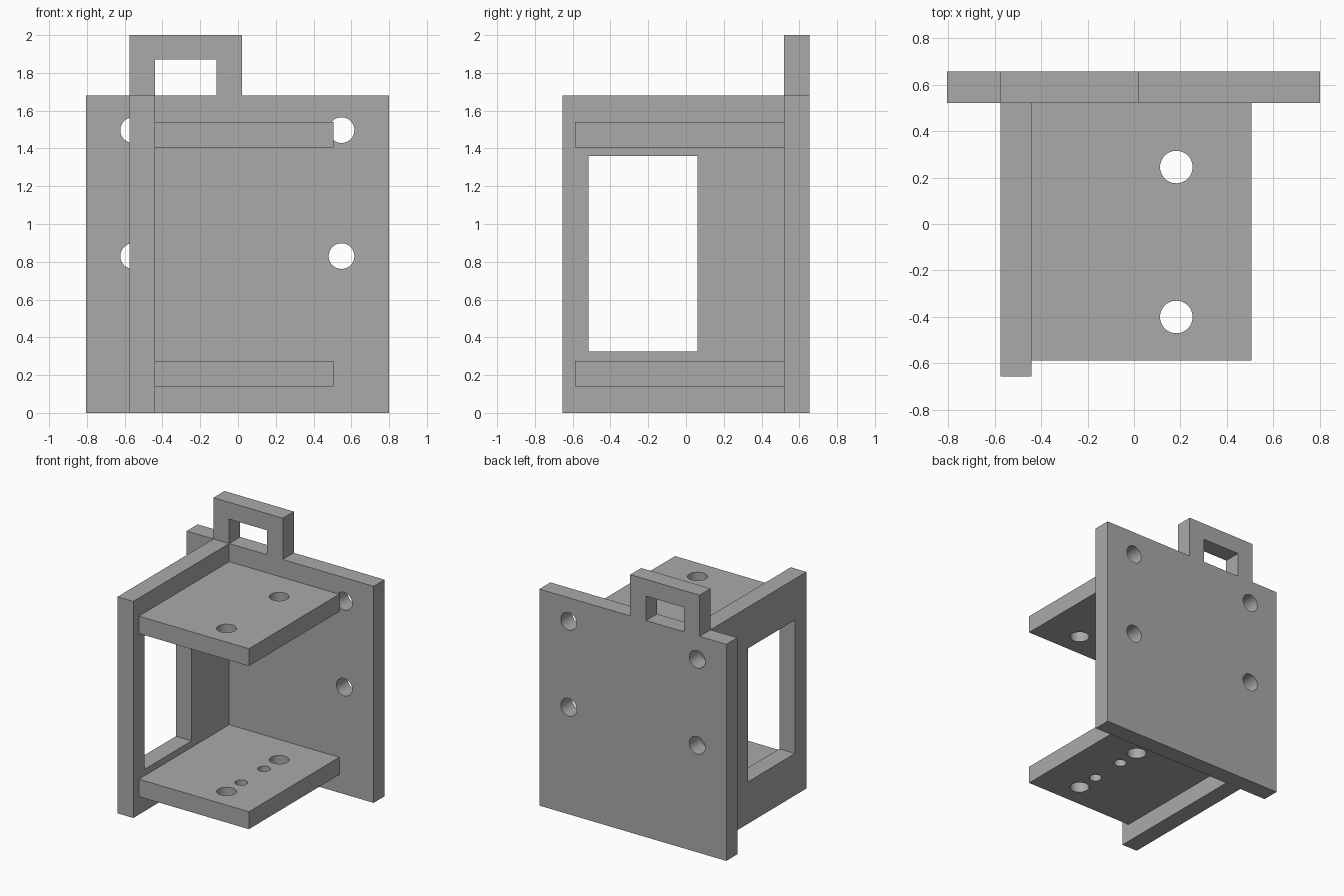
import bpy, bmesh, math
from mathutils import Matrix, Vector

cube = bpy.data.objects.get("Cube")
if cube:
    bpy.data.objects.remove(cube, do_unlink=True)

GREY = (0.4, 0.4, 0.4, 1)
grey = bpy.data.materials.new("plain grey")
grey.use_nodes = True
grey.diffuse_color = GREY
grey.node_tree.nodes["Principled BSDF"].inputs["Base Color"].default_value = GREY


def link(name, bm):
    bmesh.ops.recalc_face_normals(bm, faces=bm.faces)
    mesh = bpy.data.meshes.new(name)
    bm.to_mesh(mesh)
    bm.free()
    obj = bpy.data.objects.new(name, mesh)
    bpy.context.collection.objects.link(obj)
    mesh.materials.append(grey)
    return obj


def prism(name, outline, offset):
    """Extrude a closed outline of 3D points along an offset."""
    bm = bmesh.new()
    face = bm.faces.new([bm.verts.new(p) for p in outline])
    moved = bmesh.ops.extrude_face_region(bm, geom=[face])["geom"]
    verts = [v for v in moved if isinstance(v, bmesh.types.BMVert)]
    bmesh.ops.translate(bm, verts=verts, vec=Vector(offset))
    return link(name, bm)


def box(name, x, y, z):
    outline = [(x[0], y[0], z[0]), (x[1], y[0], z[0]),
               (x[1], y[1], z[0]), (x[0], y[1], z[0])]
    return prism(name, outline, (0, 0, z[1] - z[0]))


def drill(centre, radius, axis):
    bm = bmesh.new()
    turn = Matrix.Rotation(math.pi / 2, 4, 'X') if axis == 'Y' else Matrix()
    bmesh.ops.create_cone(bm, cap_ends=True, segments=48, radius1=radius,
                          radius2=radius, depth=0.3,
                          matrix=Matrix.Translation(centre) @ turn)
    return link("hole_cutter", bm)


def cut(part, cutters):
    """Subtract the cutters, then keep hole walls smooth and edges sharp."""
    bpy.ops.object.select_all(action='DESELECT')
    part.select_set(True)
    bpy.context.view_layer.objects.active = part
    for cutter in cutters:
        cutter.hide_render = True
        mod = part.modifiers.new("cut", 'BOOLEAN')
        mod.operation = 'DIFFERENCE'
        mod.solver = 'EXACT'
        mod.object = cutter
        bpy.ops.object.modifier_apply(modifier=mod.name)
        bpy.data.objects.remove(cutter, do_unlink=True)
    bpy.ops.object.shade_smooth_by_angle(angle=math.radians(30))


WALL_X = (-0.575, -0.44)
BACK_Y = (0.52, 0.655)
PLATE_TOP = 1.68

# Back plate with its carrying handle in one outline
profile = [(-0.805, 0), (0.80, 0), (0.80, PLATE_TOP), (0.02, PLATE_TOP),
           (0.02, 2), (WALL_X[0], 2), (WALL_X[0], PLATE_TOP), (-0.805, PLATE_TOP)]
back = prism("back_plate", [(x, BACK_Y[0], z) for x, z in profile],
             (0, BACK_Y[1] - BACK_Y[0], 0))
cutters = [box("handle_cutter", (WALL_X[1], -0.115), (0.4, 0.8), (PLATE_TOP, 1.87))]
cutters += [drill((x, 0.59, z), 0.068, 'Y') for x in (-0.555, 0.548) for z in (0.83, 1.497)]
cut(back, cutters)

# Side wall with a large window
wall = box("side_wall", WALL_X, (-0.655, BACK_Y[0]), (0, PLATE_TOP))
cut(wall, [box("window_cutter", (-0.7, -0.3), (-0.515, 0.06), (0.325, 1.36))])

# Two shelves; the lower one has extra small holes
big = [(0.245, 0.07), (-0.40, 0.07)]
small = [(0.06, 0.045), (-0.22, 0.045)]
for name, z, holes in (("upper_shelf", 1.405, big), ("lower_shelf", 0.14, big + small)):
    shelf = box(name, (WALL_X[1], 0.505), (-0.587, BACK_Y[0]), (z, z + 0.135))
    cut(shelf, [drill((0.182, y, z + 0.07), r, 'Z') for y, r in holes])
